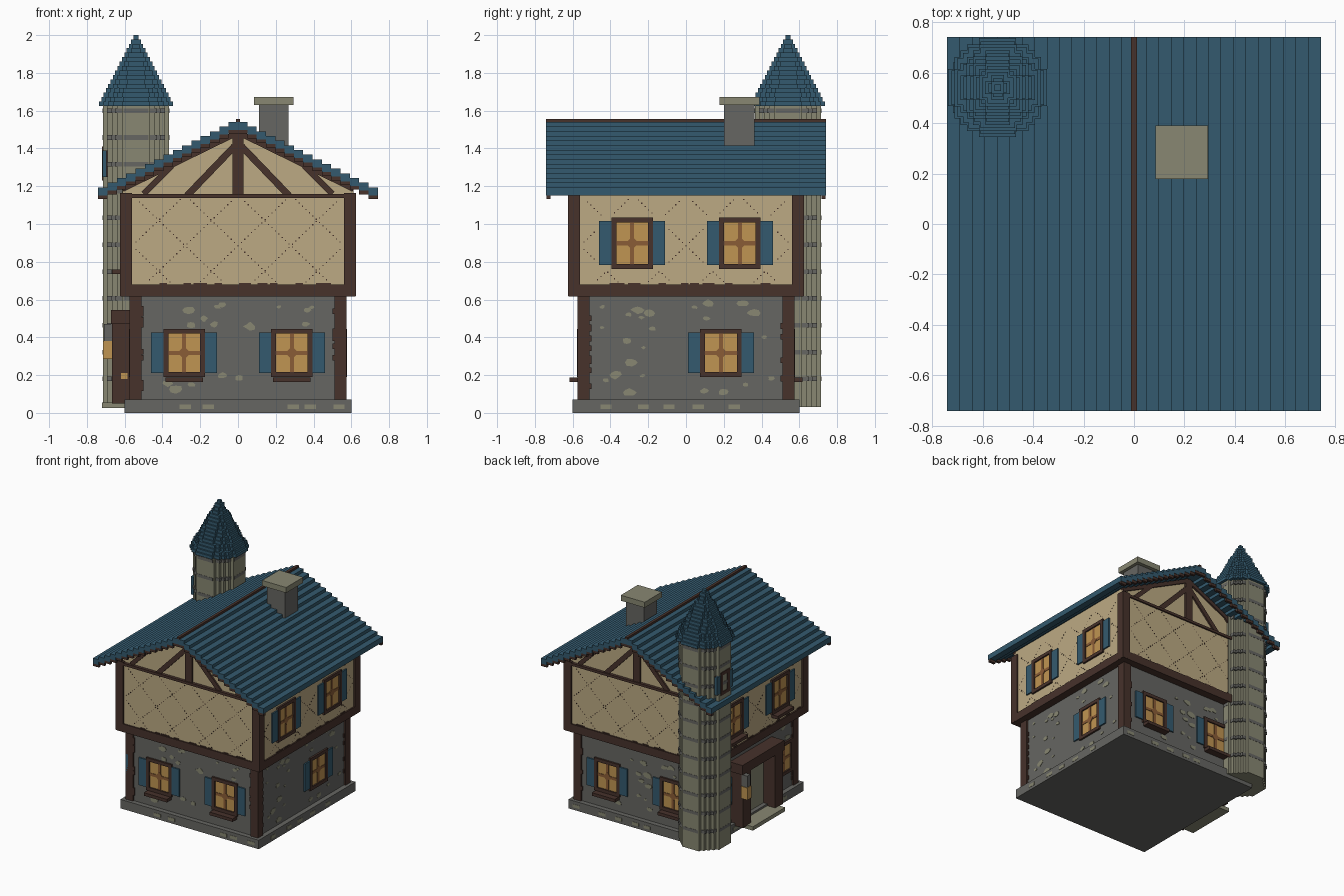
import bpy, bmesh, math, random
from mathutils import Vector

random.seed(4)
cube = bpy.data.objects.get("Cube")
if cube:
    bpy.data.objects.remove(cube)


def material(name, hexcode):
    rgb = [int(hexcode[i:i + 2], 16) / 255 for i in (0, 2, 4)]
    col = [c / 12.92 if c < 0.04045 else ((c + 0.055) / 1.055) ** 2.4 for c in rgb] + [1]
    m = bpy.data.materials.new(name)
    m.use_nodes = True
    m.diffuse_color = col
    m.node_tree.nodes["Principled BSDF"].inputs["Base Color"].default_value = col
    return m


STONE = material("grey stone", "666662")
PALE = material("pale stone", "888772")
TIMBER = material("dark timber", "47322B")
PLASTER = material("cream plaster", "BCAA83")
ROOF = material("blue slate", "345A6E")
GLASS = material("amber glass", "C09552")
MUNTIN = material("light brown wood", "8A5C36")

# Each side: outward normal and the direction that runs along the wall
SIDES = {"front": ((0, -1), (1, 0)), "right": ((1, 0), (0, 1)),
         "back": ((0, 1), (-1, 0)), "left": ((-1, 0), (0, -1))}
parts = {}


def solid(name, mat, bottom, top):
    """Add a closed prism between two matching outlines to the named part."""
    bm = parts.setdefault(name, (bmesh.new(), mat))[0]
    a = [bm.verts.new(p) for p in bottom]
    b = [bm.verts.new(p) for p in top]
    faces = [bm.faces.new(a[::-1]), bm.faces.new(b)]
    for i in range(len(a)):
        j = (i + 1) % len(a)
        faces.append(bm.faces.new((a[i], a[j], b[j], b[i])))
    bmesh.ops.recalc_face_normals(bm, faces=faces)


def panel(name, mat, side, outline, w0, w1):
    """Outline in (along wall, height), pushed out from w0 to w1."""
    n, u = SIDES[side]
    ring = lambda w: [(n[0] * w + u[0] * p, n[1] * w + u[1] * p, z) for p, z in outline]
    solid(name, mat, ring(w0), ring(w1))


def rect(name, mat, side, u0, u1, z0, z1, w0, w1):
    panel(name, mat, side, [(u0, z0), (u1, z0), (u1, z1), (u0, z1)], w0, w1)


def box(name, mat, x0, x1, y0, y1, z0, z1):
    ring = lambda z: [(x0, y0, z), (x1, y0, z), (x1, y1, z), (x0, y1, z)]
    solid(name, mat, ring(z0), ring(z1))


def bar(name, mat, side, p, q, width, w0, w1):
    p, q = Vector(p), Vector(q)
    s = (q - p).orthogonal().normalized() * width / 2
    panel(name, mat, side, [p - s, q - s, q + s, p + s], w0, w1)


def window(name, side, u, z0, z1, wall, half=0.11, reach=0.175, sill=False):
    f = 0.026
    rect(name + "_glass", GLASS, side, u - half + f, u + half - f, z0 + f, z1 - f, wall - 0.01, wall + 0.003)
    for a, b, c, d in ((u - half, u - half + f, z0, z1), (u + half - f, u + half, z0, z1),
                       (u - half, u + half, z0, z0 + f), (u - half, u + half, z1 - f, z1)):
        rect(name + "_frame", TIMBER, side, a, b, c, d, wall - 0.01, wall + 0.014)
    # cross bars with a diamond at the middle
    m = (z0 + z1) / 2
    rect(name + "_bars", MUNTIN, side, u - 0.011, u + 0.011, z0 + f, z1 - f, wall, wall + 0.007)
    rect(name + "_bars", MUNTIN, side, u - half + f, u + half - f, m - 0.011, m + 0.011, wall, wall + 0.0065)
    panel(name + "_bars", MUNTIN, side, [(u - 0.035, m), (u, m - 0.035), (u + 0.035, m), (u, m + 0.035)],
          wall, wall + 0.008)
    for a, b in ((u - reach, u - half), (u + half, u + reach)):
        rect(name + "_shutters", ROOF, side, a, b, z0 + 0.02, z1 - 0.02, wall - 0.01, wall + 0.011)
    if sill:
        rect(name + "_sill", TIMBER, side, u - 0.1, u + 0.1, z0 - 0.027, z0 - 0.003, wall, wall + 0.055)


# Plinth, ground floor and upper floor
box("plinth", STONE, -0.6, 0.6, -0.6, 0.6, 0, 0.07)
box("ground_floor_wall", STONE, -0.562, 0.562, -0.562, 0.562, 0.07, 0.62)
box("upper_floor_wall", PLASTER, -0.612, 0.612, -0.612, 0.612, 0.63, 1.155)
for x in (-1, 1):
    for y in (-1, 1):
        xs, ys = sorted((x * 0.51, x * 0.575)), sorted((y * 0.51, y * 0.575))
        box("ground_floor_posts", TIMBER, *xs, *ys, 0.07, 0.62)
        xs, ys = sorted((x * 0.56, x * 0.624)), sorted((y * 0.56, y * 0.624))
        box("upper_floor_posts", TIMBER, *xs, *ys, 0.62, 1.165)
box("floor_beam", TIMBER, -0.623, 0.623, -0.623, 0.623, 0.617, 0.68)
for side in ("front", "back"):
    rect("top_beam", TIMBER, side, -0.62, 0.62, 1.138, 1.158, 0.58, 0.623)

# Windows as (side, position, wall depth, bottom, top, sill)
wins = [("front", u, 0.562, 0.19, 0.445, True) for u in (-0.285, 0.285)]
wins += [("back", u, 0.562, 0.19, 0.445, True) for u in (-0.285, 0.285)]
wins += [("right", 0.185, 0.562, 0.19, 0.445, False)]
wins += [("left", u, 0.562, 0.19, 0.445, False) for u in (-0.4, 0.4)]
wins += [(s, u, 0.612, 0.762, 1.035, s == "left") for s in ("left", "right") for u in (-0.285, 0.285)]
for side, u, wall, z0, z1, sill in wins:
    window(side + ("_upper_window" if z0 > 0.6 else "_lower_window"), side, u, z0, z1, wall, sill=sill)


def clear(side, u, z, margin):
    return all(s != side or abs(u - c) > 0.175 + margin or not z0 - margin < z < z1 + margin
               for s, c, _, z0, z1, _ in wins)


# Pale stones in the lower walls, thin lattice on the plaster, rough beam edges
for side in SIDES:
    for i in range(34):
        u, z = random.uniform(-0.46, 0.46), random.uniform(0.1, 0.58)
        r = random.uniform(0.01, 0.03)
        if clear(side, u, z, 0.02) and not (side == "left" and abs(u) < 0.3 and z < 0.56):
            pts = []
            for k in range(8):
                a, q = k * math.pi / 4, r * random.uniform(0.7, 1.2)
                pts.append((u + q * 1.2 * math.cos(a), z + q * 0.75 * math.sin(a)))
            panel("pale_wall_stones", PALE, side, pts, 0.555, 0.565)
    for i in range(5):
        u = random.uniform(-0.55, 0.55)
        rect("pale_plinth_stones", PALE, side, u - 0.03, u + 0.03, 0.02, 0.045, 0.595, 0.602)
    for k in range(-3, 4):
        for slope in (-0.96, 0.96):
            for i in range(-30, 31):
                u = i * 0.018
                z = 0.885 + slope * (u - 0.28 * k)
                if 0.69 < z < 1.13 and clear(side, u, z, 0.01):
                    rect("plaster_lattice", TIMBER, side, u - 0.003, u + 0.003, z - 0.003, z + 0.003, 0.608, 0.6135)
    for i in range(14):
        u = random.uniform(-0.54, 0.54)
        rect("rough_beam_edges", TIMBER, side, u - 0.02, u + 0.02, 0.67, 0.688, 0.6, 0.618)
        z, e = random.uniform(0.12, 0.58), random.choice((-0.507, 0.507))
        rect("rough_post_edges", TIMBER, side, e - 0.008, e + 0.008, z - 0.015, z + 0.015, 0.55, 0.57)

# Gables with timber framing
for side in ("front", "back"):
    panel("gable_wall", PLASTER, side,
          [(-0.612, 1.15), (0.612, 1.15), (0.612, 1.2), (0, 1.5), (-0.612, 1.2)], 0.0, 0.6)
    rect("gable_king_post", TIMBER, side, -0.03, 0.03, 1.15, 1.49, 0.59, 0.615)
    for s in (-1, 1):
        for p, q, w in (((0.02, 1.41), (0.27, 1.15), 0.036), ((0.35, 1.31), (0.5, 1.16), 0.032),
                        ((0, 1.485), (0.612, 1.185), 0.03)):
            bar("gable_braces", TIMBER, side, (s * p[0], p[1]), (s * q[0], q[1]), w, 0.59, 0.612)

# Stepped roof, bargeboards and ridge
STEP, RISE, COUNT = 0.74 / 15, 0.0247, 15


def stair(top):
    half = []
    for i in range(COUNT):
        z = top - i * RISE
        half += [(i * STEP, z), ((i + 1) * STEP, z)]
    return [(-x, z) for x, z in half[:0:-1]] + half[1:]


def stepped_band(name, mat, side, top, thick, w0, w1):
    upper = stair(top)
    panel(name, mat, side, upper + [(x, z - thick) for x, z in upper[::-1]], w0, w1)


stepped_band("roof", ROOF, "front", 1.54, 0.042, -0.74, 0.74)
for side in ("front", "back"):
    stepped_band("bargeboards", TIMBER, side, 1.498, 0.02, 0.718, 0.738)
box("ridge", TIMBER, -0.011, 0.011, -0.74, 0.74, 1.53, 1.556)

# Chimney
box("chimney", STONE, 0.11, 0.268, 0.2, 0.362, 1.38, 1.63)
box("chimney_cap", PALE, 0.085, 0.293, 0.178, 0.39, 1.63, 1.673)

# Round tower with blocky outline
TX, TY = -0.54, 0.54


def disc(name, mat, r, z0, z1):
    """Stepped circle made of square cells."""
    n = max(1, round(r / 0.0235))
    g = r / n
    quarter = []
    for i in range(n):
        h = max(1, round(math.sqrt(n * n - (i + 0.5) ** 2))) * g
        if quarter and abs(quarter[-1][1] - h) < 1e-6:
            quarter[-1] = ((i + 1) * g, h)
        else:
            quarter += [(i * g, h), ((i + 1) * g, h)]
    right = quarter[1:]
    right = right + [(x, -y) for x, y in right[::-1]]
    pts = right + [(-x, y) for x, y in right[::-1]]
    solid(name, mat, *[[(TX + x, TY + y, z) for x, y in pts] for z in (z0, z1)])


disc("tower", PALE, 0.175, 0.03, 1.63)
for i in range(11):
    z = 0.18 + i * 0.142
    disc("tower_dark_courses", STONE, 0.1765, z - 0.012, z + 0.012)
for i in range(16):
    disc("tower_roof", ROOF, 0.196 - 0.0122 * i, 1.625 + i * 0.0235, 1.625 + (i + 1) * 0.0235 - 0.001 * (i == 15))
window("tower_window", "left", -TY, 1.23, 1.41, 0.706, half=0.055, reach=0.1)
rect("tower_window_backing", TIMBER, "left", -TY - 0.09, -TY + 0.09, 1.25, 1.39, 0.66, 0.7)

# Porch: posts, lintel, pale doorway, step, handle and lantern
for s in (-1, 1):
    u0, u1 = sorted((s * 0.15, s * 0.25))
    rect("porch_posts", TIMBER, "left", u0, u1, 0.05, 0.48, 0.55, 0.668)
rect("porch_lintel", TIMBER, "left", -0.26, 0.26, 0.47, 0.545, 0.55, 0.672)
rect("doorway", PALE, "left", -0.15, 0.15, 0.07, 0.47, 0.55, 0.567)
rect("door_step", PALE, "left", -0.2, 0.2, 0.025, 0.055, 0.59, 0.72)
rect("door_handle", GLASS, "left", 0.24, 0.254, 0.18, 0.21, 0.585, 0.62)
rect("lantern", GLASS, "left", -0.26, -0.21, 0.285, 0.38, 0.66, 0.715)
rect("lantern_cap", STONE, "left", -0.255, -0.215, 0.38, 0.47, 0.66, 0.71)

# Turn every collected part into an object
for name, (bm, mat) in parts.items():
    mesh = bpy.data.meshes.new(name)
    bm.to_mesh(mesh)
    bm.free()
    mesh.materials.append(mat)
    bpy.context.collection.objects.link(bpy.data.objects.new(name, mesh))
